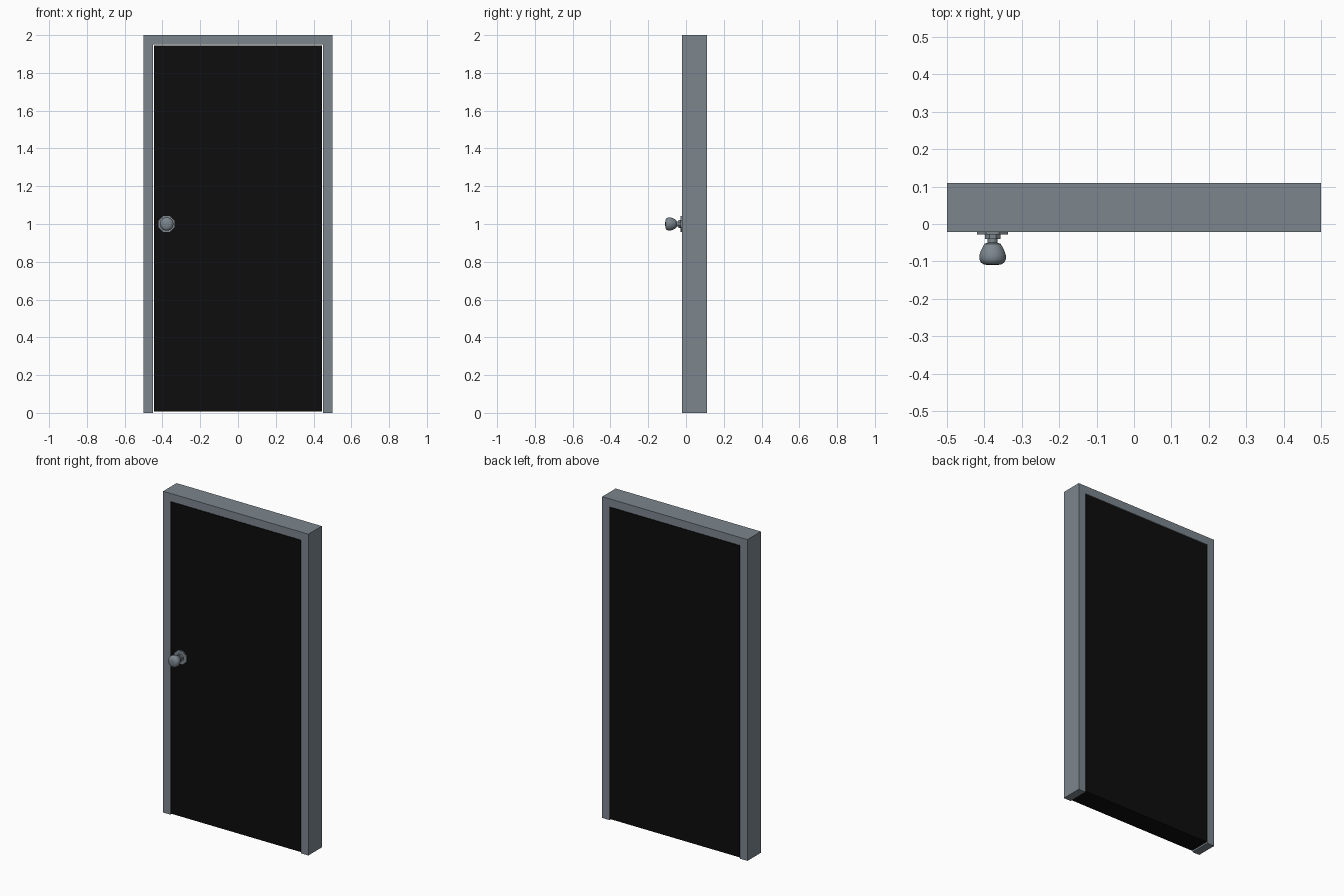
import bpy, bmesh, math
from mathutils import Matrix

if "Cube" in bpy.data.objects:
    bpy.data.objects.remove(bpy.data.objects["Cube"])

def material(name, rgb):
    m = bpy.data.materials.new(name)
    m.diffuse_color = (*rgb, 1)
    m.use_nodes = True
    m.node_tree.nodes["Principled BSDF"].inputs["Base Color"].default_value = m.diffuse_color
    return m

GREY = material("slate grey", (0.20, 0.24, 0.27))
BLACK = material("black", (0.004, 0.004, 0.004))

def make_object(name, bm, mat):
    bmesh.ops.recalc_face_normals(bm, faces=bm.faces)
    me = bpy.data.meshes.new(name)
    bm.to_mesh(me)
    bm.free()
    me.materials.append(mat)
    ob = bpy.data.objects.new(name, me)
    bpy.context.collection.objects.link(ob)
    return ob

def extruded(name, outline, y0, y1, mat):
    """Extrude an (x, z) outline along y."""
    bm = bmesh.new()
    face = bm.faces.new([bm.verts.new((x, y0, z)) for x, z in outline])
    ext = bmesh.ops.extrude_face_region(bm, geom=[face])
    for v in ext["geom"]:
        if isinstance(v, bmesh.types.BMVert):
            v.co.y = y1
    return make_object(name, bm, mat)

def turned(name, profile, sides, centre, mat):
    """Lathe a (radius, y) profile around the y axis, with capped ends."""
    bm = bmesh.new()
    rings = []
    for r, y in profile:
        angles = [(k + 0.5) * math.tau / sides for k in range(sides)]
        rings.append([bm.verts.new((r * math.cos(a), y, r * math.sin(a))) for a in angles])
    for a, b in zip(rings, rings[1:]):
        for k in range(sides):
            n = (k + 1) % sides
            bm.faces.new((a[k], a[n], b[n], b[k]))
    bm.faces.new(rings[0])
    bm.faces.new(rings[-1])
    bm.transform(Matrix.Translation(centre))
    return make_object(name, bm, mat)

# Door frame: jambs and head in one U-shaped piece
extruded("door_frame",
         [(-0.5, 0), (-0.5, 2), (0.5, 2), (0.5, 0),
          (0.45, 0), (0.45, 1.95), (-0.45, 1.95), (-0.45, 0)],
         -0.022, 0.11, GREY)

# Door slab with a narrow gap all round
extruded("door_panel",
         [(-0.446, 0.007), (-0.446, 1.946), (0.446, 1.946), (0.446, 0.007)],
         -0.021, 0.109, BLACK)

# Knob parts, all on one axis
KNOB = (-0.378, 0, 1.0)
turned("knob_plate", [(0.045, -0.019), (0.045, -0.028)], 8, KNOB, GREY)
turned("knob_collar", [(0.0225, -0.028), (0.0225, -0.040)], 8, KNOB, GREY)
knob = turned("knob",
              [(0.0135, -0.039), (0.0135, -0.050), (0.022, -0.053), (0.026, -0.060),
               (0.032, -0.071), (0.036, -0.083), (0.036, -0.094), (0.032, -0.103),
               (0.024, -0.108), (0.010, -0.110)],
              16, KNOB, GREY)

# Smooth only the rounded knob
bpy.context.view_layer.objects.active = knob
knob.select_set(True)
bpy.ops.object.shade_smooth_by_angle(angle=math.radians(40))
